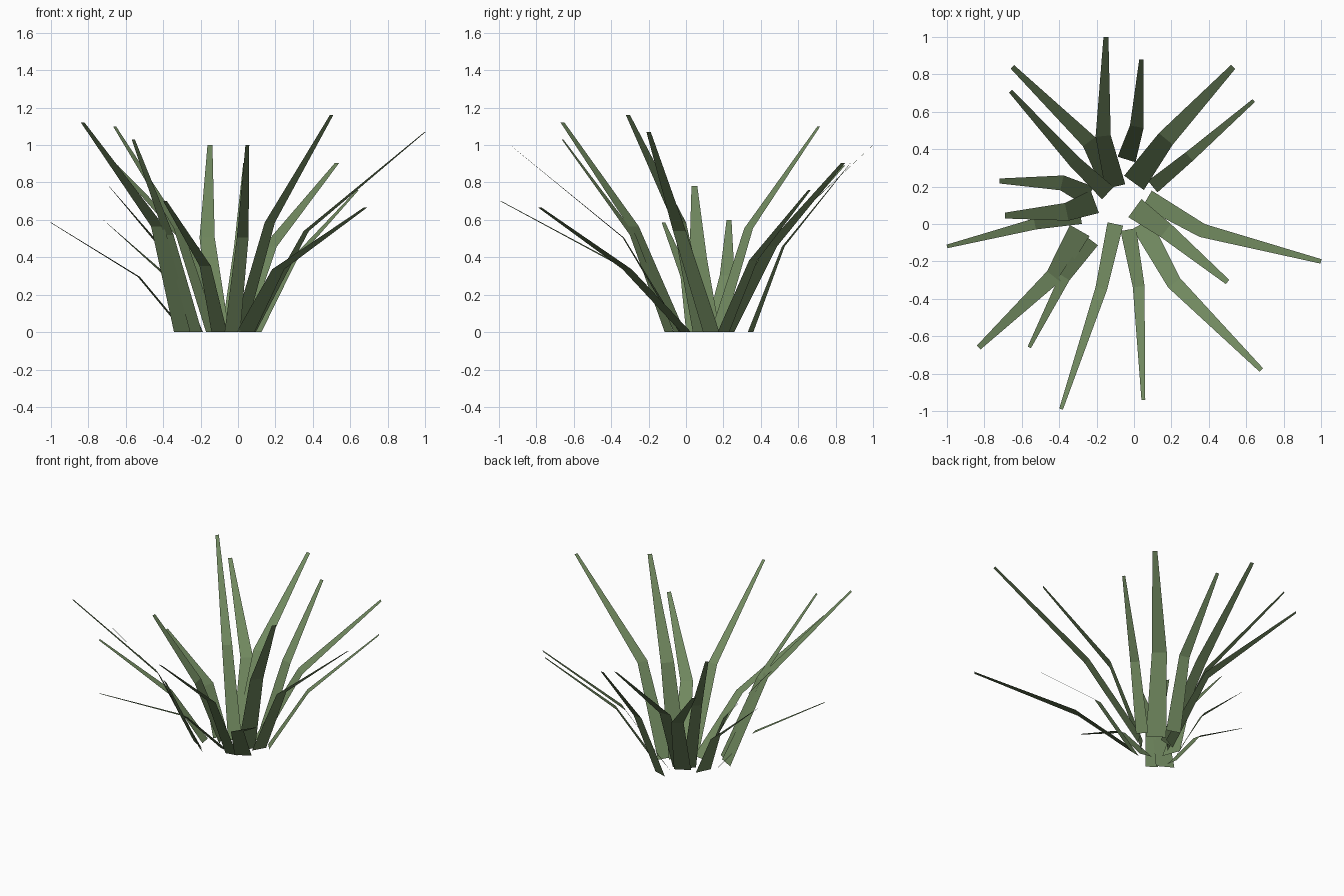
import bpy
import bmesh
from mathutils import Vector

cube = bpy.data.objects.get("Cube")
if cube:
    bpy.data.objects.remove(cube, do_unlink=True)

# Single leaf colour
LEAF = (0.165, 0.25, 0.115, 1.0)
leaf_green = bpy.data.materials.new("leaf_green")
leaf_green.use_nodes = True
leaf_green.diffuse_color = LEAF
shader = next(n for n in leaf_green.node_tree.nodes if n.type == 'BSDF_PRINCIPLED')
shader.inputs["Base Color"].default_value = LEAF
shader.inputs["Roughness"].default_value = 0.9

# Blade proportions: the bend sits halfway up, and the width tapers to the tip
BEND_HEIGHT = 0.505
MID_TAPER = 0.74
TIP_TAPER = 0.24


def across(direction):
    """Horizontal unit vector at right angles to a direction."""
    return Vector((-direction.y, direction.x, 0)).normalized()


def make_blade(name, base, bend, tip, height, width):
    """A flat, tapering blade with one bend, made of two quads."""
    base = Vector((*base, 0))
    bend = Vector((*bend, height * BEND_HEIGHT))
    tip = Vector((*tip, height))
    lower = across(bend - base)
    upper = across(tip - bend)
    middle = (lower + upper).normalized()

    bm = bmesh.new()
    rows = []
    for centre, side, size in ((base, lower, width),
                               (bend, middle, width * MID_TAPER),
                               (tip, upper, width * TIP_TAPER)):
        offset = side * size / 2
        rows.append((bm.verts.new(centre - offset), bm.verts.new(centre + offset)))
    for (a, b), (c, d) in zip(rows, rows[1:]):
        bm.faces.new((a, c, d, b))
    # Keep the upper surface facing the sky
    for face in bm.faces:
        face.normal_update()
        if face.normal.z < 0:
            face.normal_flip()

    mesh = bpy.data.meshes.new(name)
    bm.to_mesh(mesh)
    bm.free()
    mesh.materials.append(leaf_green)
    blade = bpy.data.objects.new(name, mesh)
    bpy.context.collection.objects.link(blade)


# Each blade: name, base, bend, tip, height, base width
blades = (
    # Blades leaning backward
    ("back_blade_tall", (-.1, .2), (-.165, .47), (-.15, 1), 1, .11),
    ("back_blade_short", (-.04, .345), (.015, .52), (.04, .88), .905, .1),
    ("back_right_blade_low", (-.12, .21), (-.24, .44), (-.65, .84), .89, .11),
    ("back_right_blade_tall", (-.14, .165), (-.32, .335), (-.66, .71), 1.1, .09),
    ("back_left_blade_wide", (0, .22), (.17, .455), (.53, .84), .905, .13),
    ("back_left_blade_narrow", (.1, .2), (.295, .36), (.64, .66), .76, .08),
    # Blades leaning to the right
    ("right_blade_back", (-.24, .15), (-.385, .22), (-.72, .23), .6, .11),
    ("right_blade_middle", (-.21, .12), (-.36, .065), (-.69, .045), .78, .13),
    ("right_blade_long", (-.285, .04), (-.53, 0), (-1, -.12), .585, .08),
    # Blades leaning forward
    ("front_right_blade_wide", (-.29, -.035), (-.43, -.28), (-.83, -.66), 1.12, .12),
    ("front_right_blade_narrow", (-.225, -.09), (-.37, -.285), (-.56, -.66), 1.03, .08),
    ("front_blade_low", (-.1, 0), (-.175, -.345), (-.39, -.99), .7, .085),
    ("front_blade_tall", (-.03, -.03), (.025, -.335), (.05, -.94), 1, .085),
    ("front_left_blade", (.04, 0), (.215, -.315), (.68, -.78), .665, .11),
    # Blades leaning to the left
    ("left_blade_tall", (.005, .085), (.17, -.035), (.5, -.31), 1.16, .12),
    ("left_blade_long", (.07, .135), (.365, -.035), (1, -.2), 1.07, .1),
)

for blade in blades:
    make_blade(*blade)
